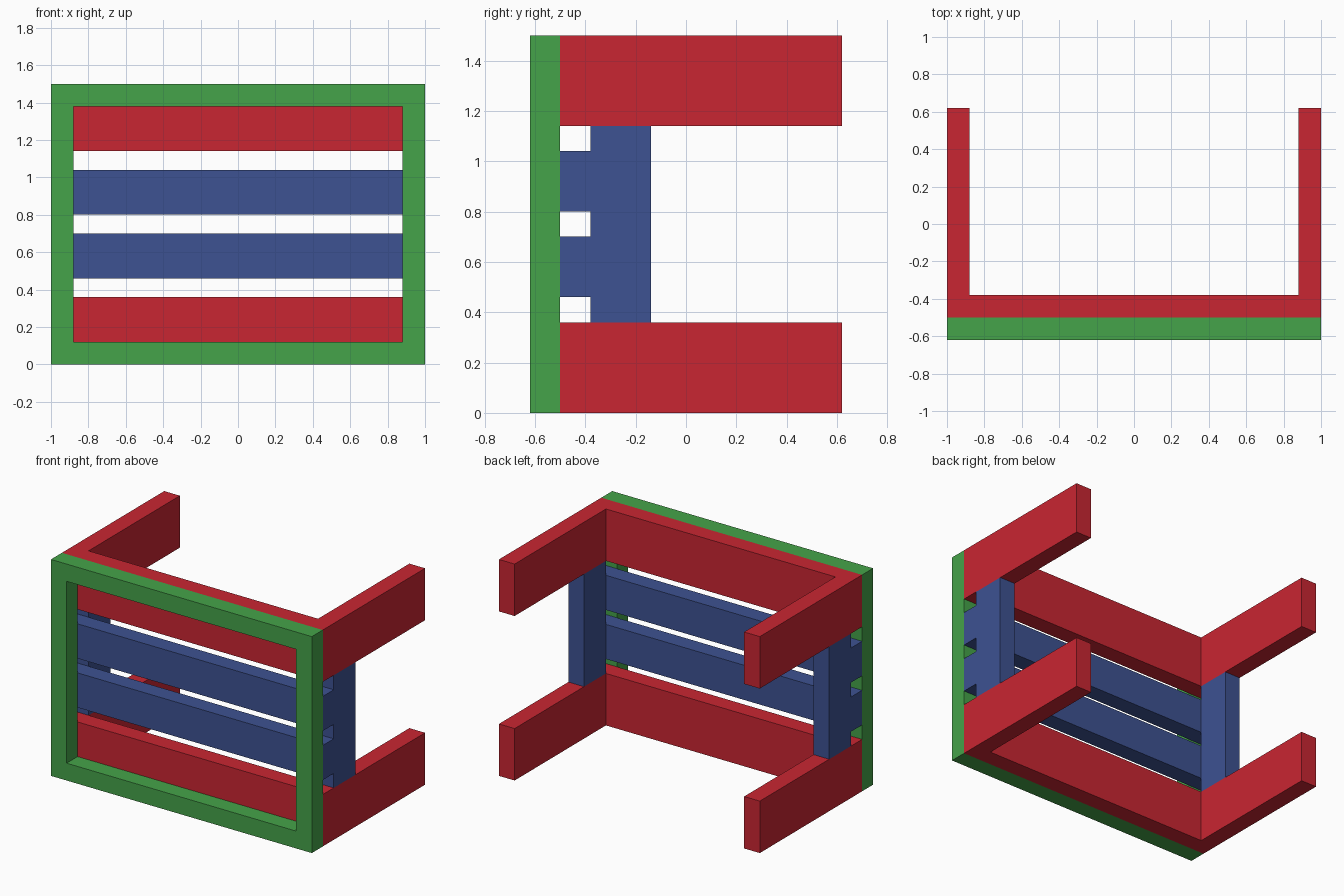
import bpy, bmesh
from mathutils import Vector

if "Cube" in bpy.data.objects:
    bpy.data.objects.remove(bpy.data.objects["Cube"])


def material(name, rgb):
    m = bpy.data.materials.new(name)
    m.diffuse_color = (*rgb, 1)
    m.use_nodes = True
    m.node_tree.nodes["Principled BSDF"].inputs["Base Color"].default_value = m.diffuse_color
    return m


RED = material("red_paint", (0.584, 0.019, 0.032))
GREEN = material("green_paint", (0.06, 0.366, 0.067))
BLUE = material("blue_paint", (0.047, 0.084, 0.287))


def prism(name, profile, sweep, mat):
    """Extrude a closed profile of 3D points along the sweep vector."""
    bm = bmesh.new()
    face = bm.faces.new([bm.verts.new(p) for p in profile])
    ext = bmesh.ops.extrude_face_region(bm, geom=[face], use_keep_orig=True)
    verts = [g for g in ext["geom"] if isinstance(g, bmesh.types.BMVert)]
    bmesh.ops.translate(bm, verts=verts, vec=Vector(sweep))
    bmesh.ops.recalc_face_normals(bm, faces=bm.faces)
    mesh = bpy.data.meshes.new(name)
    bm.to_mesh(mesh)
    bm.free()
    mesh.materials.append(mat)
    obj = bpy.data.objects.new(name, mesh)
    bpy.context.collection.objects.link(obj)
    return obj


def box(name, x, y, z, mat):
    base = [(x[0], y[0], z[0]), (x[1], y[0], z[0]), (x[1], y[1], z[0]), (x[0], y[1], z[0])]
    return prism(name, base, (0, 0, z[1] - z[0]), mat)


W, T = 1.0, 0.12               # half width, board thickness
I = W - T                      # half width between the side boards
FRONT, BACK, H = -0.62, 0.62, 1.5
Y1 = FRONT + T                 # back of the green frame
Y2 = Y1 + T                    # back of the cross boards

# Green front frame: U-shaped sill with side posts, plus the top rail
sill = [(-W, 0), (W, 0), (W, H - T), (I, H - T), (I, T), (-I, T), (-I, H - T), (-W, H - T)]
prism("front_frame", [(x, FRONT, z) for x, z in sill], (0, T, 0), GREEN)
box("front_top_rail", (-W, W), (FRONT, Y1), (H - T, H), GREEN)

# Red lower and upper boards, each with two arms reaching back
arms = [(-W, Y1), (W, Y1), (W, BACK), (I, BACK), (I, Y2), (-I, Y2), (-I, BACK), (-W, BACK)]
for name, z in (("lower_arms", 0), ("upper_arms", 1.14)):
    prism(name, [(x, y, z) for x, y in arms], (0, 0, 0.36), RED)

# Blue slats between the red boards
for i, z in enumerate((0.46, 0.80)):
    box(f"slat_{i + 1}", (-W, W), (Y1, Y2), (z, z + 0.24), BLUE)

# Blue uprights behind the slats
for name, x in (("left_upright", (-W, -I)), ("right_upright", (I, W))):
    box(name, x, (Y2, -0.14), (0.36, 1.14), BLUE)
